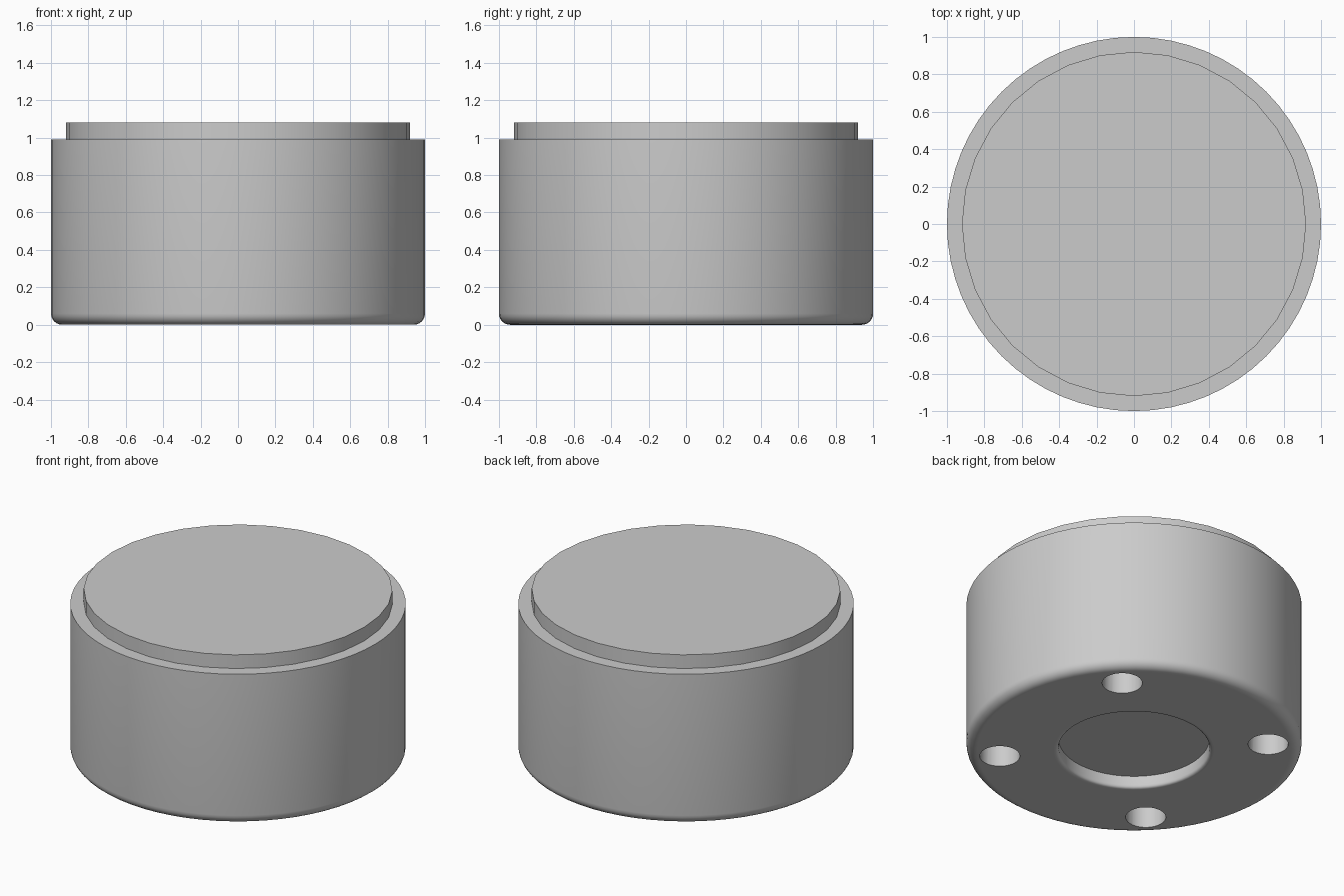
import bpy, bmesh, math

if "Cube" in bpy.data.objects:
    bpy.data.objects.remove(bpy.data.objects["Cube"])

grey = bpy.data.materials.new("plain_grey")
grey.diffuse_color = (0.6, 0.6, 0.6, 1)
grey.use_nodes = True
grey.node_tree.nodes["Principled BSDF"].inputs["Base Color"].default_value = grey.diffuse_color


def lathe(name, profile, sides):
    """Revolve (radius, z) points around the z axis; ends at radius 0 become a fan."""
    bm = bmesh.new()
    rings = []
    for r, z in profile:
        if r == 0:
            rings.append([bm.verts.new((0, 0, z))] * sides)
        else:
            rings.append([bm.verts.new((r * math.cos(2 * math.pi * i / sides),
                                        r * math.sin(2 * math.pi * i / sides), z))
                          for i in range(sides)])
    for a, b in zip(rings, rings[1:]):
        for i in range(sides):
            j = (i + 1) % sides
            corners = list(dict.fromkeys((a[i], a[j], b[j], b[i])))
            bm.faces.new(corners)
    bmesh.ops.recalc_face_normals(bm, faces=bm.faces)
    mesh = bpy.data.meshes.new(name)
    bm.to_mesh(mesh)
    bm.free()
    mesh.materials.append(grey)
    obj = bpy.data.objects.new(name, mesh)
    bpy.context.collection.objects.link(obj)
    return obj


def smooth(obj):
    bpy.ops.object.select_all(action='DESELECT')
    obj.select_set(True)
    bpy.context.view_layer.objects.active = obj
    bpy.ops.object.shade_smooth_by_angle(angle=math.radians(30))


# Drum body: recessed underside, rounded bottom edge, flat shoulder
FILLET = 0.06
profile = [(0, 0.08), (0.45, 0.08), (0.45, 0.02), (0.453, 0.009),
           (0.459, 0.003), (0.468, 0), (0.48, 0), (0.932, 0)]
for k in range(7):
    a = math.radians(15 * k)
    profile.append((1 - FILLET + FILLET * math.sin(a), FILLET - FILLET * math.cos(a)))
profile += [(1, 0.99), (0, 0.99)]
body = lathe("drum_body", profile, 64)

# Four blind holes in the underside
for k in range(4):
    a = math.radians(45 + 90 * k)
    cutter = lathe("hole_cutter", [(0, -0.1), (0.12, -0.1), (0.12, 0.3), (0, 0.3)], 32)
    cutter.location = (0.803 * math.cos(a), 0.803 * math.sin(a), 0)
    cutter.hide_render = True
    mod = body.modifiers.new("hole", 'BOOLEAN')
    mod.operation = 'DIFFERENCE'
    mod.solver = 'EXACT'
    mod.object = cutter
    bpy.context.view_layer.update()
    bpy.context.view_layer.objects.active = body
    bpy.ops.object.modifier_apply(modifier=mod.name)
    bpy.data.objects.remove(cutter, do_unlink=True)
smooth(body)

# Raised top plate
plate = lathe("top_plate", [(0, 0.985), (0.92, 0.985), (0.92, 1.08), (0, 1.08)], 32)
smooth(plate)
